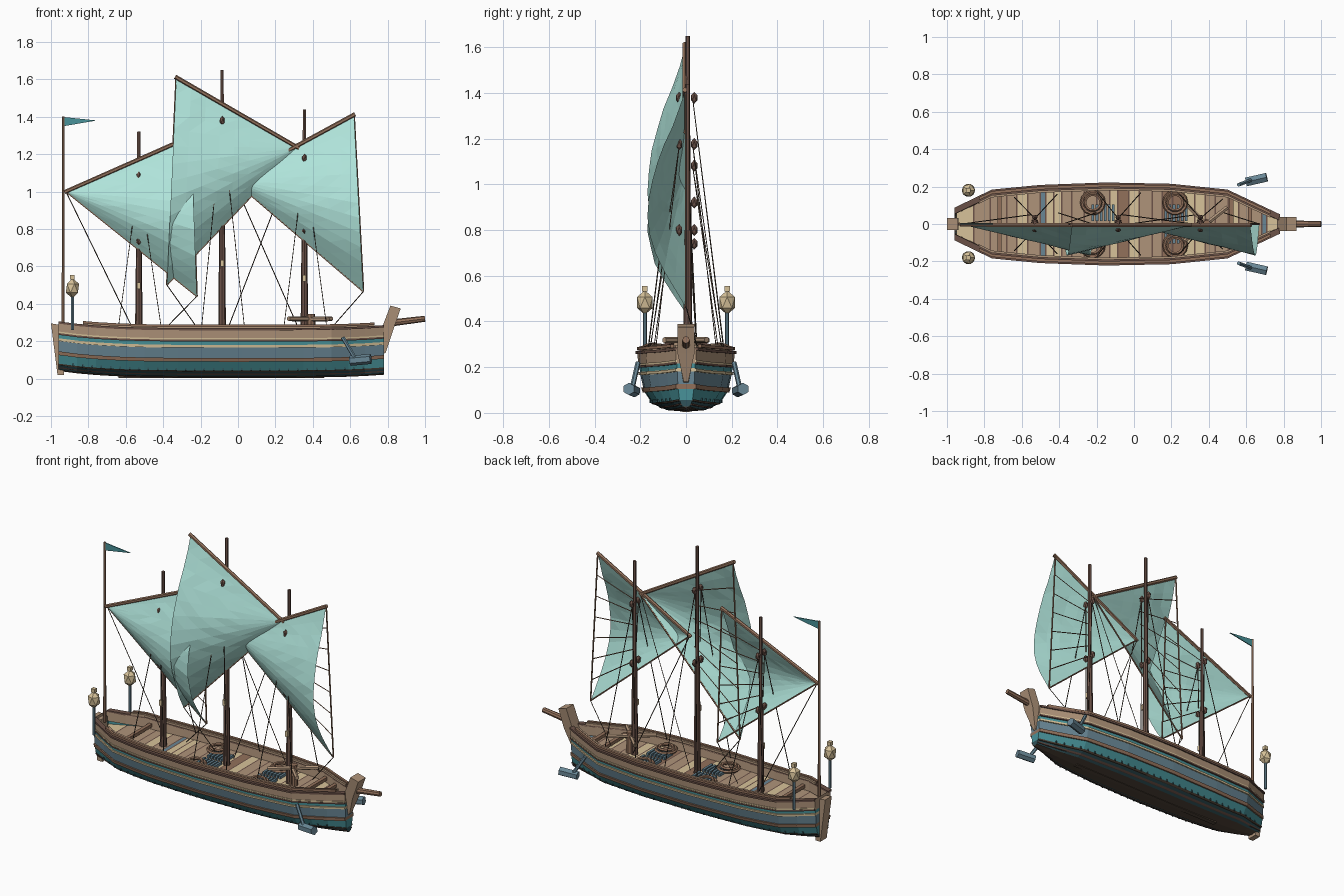
import bpy, bmesh, math, random
from mathutils import Vector, Matrix

if "Cube" in bpy.data.objects:
    bpy.data.objects.remove(bpy.data.objects["Cube"])
random.seed(4)


def material(name, rgb):
    m = bpy.data.materials.new(name)
    m.use_nodes = True
    m.diffuse_color = (*rgb, 1)
    m.node_tree.nodes["Principled BSDF"].inputs["Base Color"].default_value = (*rgb, 1)
    return m


SAIL = material("sail aqua", (.43, .77, .7))
TEAL = material("hull teal", (.065, .29, .32))
DEEP = material("bottom teal", (.03, .085, .1))
SLATE = material("slate blue", (.14, .24, .3))
TAN = material("tan wood", (.43, .295, .195))
BROWN = material("mast brown", (.15, .085, .065))
YARD = material("warm wood", (.29, .165, .105))
CREAM = material("cream wood", (.68, .54, .32))
ROPE = material("dark rope", (.085, .06, .042))


def finish(name, bm, *mats):
    bmesh.ops.recalc_face_normals(bm, faces=bm.faces)
    me = bpy.data.meshes.new(name)
    bm.to_mesh(me)
    bm.free()
    for m in mats:
        me.materials.append(m)
    ob = bpy.data.objects.new(name, me)
    bpy.context.collection.objects.link(ob)
    return ob


def rods(name, segs, r0, r1, mat, sides=6):
    """Straight tapered rods between pairs of points."""
    bm = bmesh.new()
    for a, b in segs:
        a, b = Vector(a), Vector(b)
        d = b - a
        turn = d.to_track_quat('Z', 'Y').to_matrix().to_4x4()
        bmesh.ops.create_cone(bm, cap_ends=True, segments=sides, radius1=r0, radius2=r1,
                              depth=d.length, matrix=Matrix.Translation((a + b) / 2) @ turn)
    return finish(name, bm, mat)


def boxes(name, items, mat):
    """Boxes given as (centre, size)."""
    bm = bmesh.new()
    for c, s in items:
        bmesh.ops.create_cube(bm, size=1, matrix=Matrix.Translation(c) @ Matrix.Diagonal((*s, 1)))
    return finish(name, bm, mat)


def prism(name, outline, half, mat):
    """Side outline in x, z extruded across y."""
    bm = bmesh.new()
    f = bm.faces.new([bm.verts.new((x, -half, z)) for x, z in outline])
    ext = bmesh.ops.extrude_face_region(bm, geom=[f])["geom"]
    bmesh.ops.translate(bm, vec=(0, 2 * half, 0), verts=[v for v in ext if isinstance(v, bmesh.types.BMVert)])
    return finish(name, bm, mat)


def lerp_table(table, t):
    for (a, p), (b, q) in zip(table, table[1:]):
        if t <= b:
            return p + (q - p) * max(0, t - a) / (b - a)
    return table[-1][1]


# Hull form: half width along the length, and share of it by height
PLAN = [(-.96, .075), (-.76, .172), (-.5, .197), (-.15, .21), (.2, .203), (.5, .172), (.78, .04)]
SECTION = [(.005, .0), (.012, .4), (.04, .7), (.09, .86), (.11, .89), (.165, .95), (.18, .96), (.2, .97), (.27, 1)]
BANDS = [ROPE, DEEP, TEAL, YARD, SLATE, CREAM, TEAL, TAN]
STATIONS = [-.96, -.86, -.76, -.63, -.5, -.32, -.15, .02, .2, .35, .5, .59, .68, .78]


def sheer(x):
    return .022 * abs(x / .85) ** 4


def half_width(x, z):
    return lerp_table(PLAN, x) * lerp_table(SECTION, z)


def hull_shell():
    bm = bmesh.new()
    rings = []
    for x in STATIONS:
        half = [(half_width(x, z), z + sheer(x)) for z, _ in SECTION]
        ring = [(-y, z) for y, z in half[:0:-1]] + half
        rings.append([bm.verts.new((x, y, z)) for y, z in ring])
    n = len(SECTION) - 1
    for a, b in zip(rings, rings[1:]):
        for i in range(2 * n):
            f = bm.faces.new((a[i], a[i + 1], b[i + 1], b[i]))
            f.material_index = n - 1 - i if i < n else i - n
    for ring in (rings[0], rings[-1]):
        for i in range(n):
            quad = [ring[i], ring[i + 1], ring[2 * n - 1 - i], ring[2 * n - i]]
            f = bm.faces.new(list(dict.fromkeys(quad)))
            f.material_index = n - 1 - i
    return finish("hull", bm, *BANDS)


def strake(name, z0, z1, inner, outer, mat, x0=-.96, x1=.78):
    """Plank following both hull sides."""
    bm = bmesh.new()
    xs = [x0] + [x for x in STATIONS if x0 < x < x1] + [x1]
    for s in (-1, 1):
        rings = []
        for x in xs:
            pts = [(z0, inner), (z0, outer), (z1, outer), (z1, inner)]
            rings.append([bm.verts.new((x, s * (half_width(x, z) + o), z + sheer(x))) for z, o in pts])
        for a, b in zip(rings, rings[1:]):
            for i in range(4):
                j = (i + 1) % 4
                bm.faces.new((a[i], a[j], b[j], b[i]))
        bm.faces.new(rings[0])
        bm.faces.new(rings[-1])
    return finish(name, bm, mat)


hull_shell()
strake("lower_wale", .09, .11, -.005, .009, YARD)
strake("middle_wale", .166, .178, -.005, .008, CREAM)
strake("upper_wale", .198, .208, -.005, .01, BROWN)
strake("upper_trim", .208, .216, -.005, .008, CREAM)
strake("bulwark", .205, .262, -.022, .004, TAN)
strake("gunwale", .258, .27, -.022, .012, BROWN)
strake("top_rail", .275, .288, -.012, .004, YARD, -.83, .73)
strake("inner_rail", .27, .284, -.03, -.018, TAN, -.83, .73)
strake("bilge_strake", .036, .044, -.004, .006, ROPE)
strake("bottom_strake", .02, .026, -.004, .006, BROWN)
pegs = [((x / 100, s * (half_width(x / 100, .05) + .002), .05 + sheer(x / 100)), (.008, .008, .014))
        for x in range(-88, 72, 5) for s in (-1, 1)]
boxes("hull_pegs", pegs, DEEP)

# Deck of cross planks in mixed woods, with dark seams
bm = bmesh.new()
x, deck_z = -.95, .215
while x < .77:
    if x < -.7:
        tone, wide = (1, .09) if x < -.88 else (0, .08)
    else:
        tone, wide = random.choice(((0, .06), (0, .045), (1, .05), (1, .035), (2, .05), (3, .02)))
    for width, index in ((wide, tone), (.008, 4)):
        nx = min(x + width, .775)
        quad = [(x, -1), (nx, -1), (nx, 1), (x, 1)]
        f = bm.faces.new([bm.verts.new((u, s * (half_width(u, .2) - .006), deck_z)) for u, s in quad])
        f.material_index = index
        x = nx
        if x >= .775:
            break
finish("deck", bm, TAN, CREAM, YARD, SLATE, BROWN)
boxes("thwarts", [((x, 0, .24), (.022, 1.85 * half_width(x, .2), .02)) for x in (-.72, .52, .62)], YARD)
boxes("hatch_slats", [((c + i * .022, y, .226), (.014, .09, .016))
                      for c in (-.22, .17) for y in (-.06, .06) for i in range(6)], SLATE)

# Rope coils on deck
for cx in (-.22, .22):
    for s in (-1, 1):
        for k, r in enumerate((.06, .042)):
            bpy.ops.mesh.primitive_torus_add(location=(cx, s * .115, .235 + .012 * k), major_segments=14,
                                             minor_segments=5, major_radius=r, minor_radius=.009)
            coil = bpy.context.object
            coil.name = "rope_coil"
            coil.data.materials.append(YARD)

# Stem, stern post, bowsprit and capstan
stem = prism("stem_post", [(.765, .12), (.79, .14), (.83, .26), (.87, .375), (.815, .39), (.765, .26)], .037, TAN)
for v in stem.data.vertices:
    if v.co.z < .2:
        v.co.y *= .3
prism("stern_post", [(-1, .295), (-.965, .02), (-.93, .02), (-.94, .285)], .032, TAN)
boxes("keel", [((-.09, 0, .012), (1.1, .03, .016))], ROPE)
rods("bowsprit", [((.8, 0, .295), (1, 0, .32))], .019, .016, YARD, 8)
rods("capstan_post", [((.39, 0, .21), (.39, 0, .345))], .026, .022, YARD, 8)
rods("capstan_bars", [((.27, -.09, .32), (.5, .09, .32)), ((.29, .095, .318), (.48, -.095, .318))], .013, .013, TAN)

# Masts: position, shoulder height, top; sail: yard peak, yard tip, lower corner (x, z)
RIGS = [("mizzen", -.53, .74, 1.32, (-.25, 1.295), (-.92, 1.0), (-.22, .44)),
        ("main", -.085, .92, 1.65, (-.33, 1.61), (.32, 1.235), (-.38, .5)),
        ("fore", .355, .8, 1.44, (.62, 1.41), (-.025, 1.06), (.67, .465))]
ropes = []
NU, NV = 8, 12
for name, mx, zs, zt, peak, tip, clew in RIGS:
    A, T, C = (Vector((p[0], 0, p[1])) for p in (peak, tip, clew))
    rods(name + "_lower_mast", [((mx, .008, .2), (mx, .008, zs))], .021, .015, BROWN, 8)
    rods(name + "_upper_mast", [((mx, .008, zs), (mx, .008, zt))], .011, .01, BROWN, 6)
    front = Vector((0, -.005, 0))
    rods(name + "_yard", [(A + (A - T) * .01 + front, T - (A - T) * .01 + front)], .012, .011, YARD)

    # Billowing three-cornered sail, pinched at the yard tip, with slightly uneven panels
    bm = bmesh.new()
    grid = []
    for i in range(NU + 1):
        u = .02 + .98 * i / NU
        row = []
        for j in range(NV + 1):
            v = j / NV
            p = T + u * (A.lerp(C, v) - T)
            p.y = -.003 - .165 * u * math.sin(math.pi * v ** 1.2)
            if 0 < j < NV:
                p.y += random.uniform(-.0035, .0035) * u
            row.append(bm.verts.new(p))
        grid.append(row)
    for i in range(NU):
        for j in range(NV):
            bm.faces.new((grid[i][j], grid[i + 1][j], grid[i + 1][j + 1], grid[i][j + 1]))
    bmesh.ops.triangulate(bm, faces=bm.faces)
    finish(name + "_sail", bm, SAIL)

    # Edge lines and rungs behind the sail
    rods(name + "_sail_edges", [(A, C), (T, C)], .005, .005, YARD, 5)
    rungs = []
    for k in range(1, 7):
        p = A.lerp(C, k / 7)
        q = T.lerp(A, .55).lerp(T.lerp(C, .55), k / 7)
        rungs.append((p, q))
    rods(name + "_rungs", rungs, .003, .003, YARD, 4)

    # Pulley blocks
    yard_z = T.z + (A.z - T.z) * (mx - T.x) / (A.x - T.x)
    bm = bmesh.new()
    for z in (zs, yard_z - .09):
        for y in (-.03, .036):
            bmesh.ops.create_icosphere(bm, subdivisions=1, radius=.021,
                                       matrix=Matrix.Translation((mx, y, z)) @ Matrix.Diagonal((.75, .75, 1.25, 1)))
    finish(name + "_blocks", bm, BROWN)
    boxes(name + "_mast_cleat", [((mx, -.016, zs * .67), (.018, .014, .035))], CREAM)

    # Standing rigging
    for s in (-1, 1):
        for dx in (-.11, .12):
            foot = mx + dx
            ropes.append(((mx, s * .03, yard_z - .1), (foot, s * (half_width(foot, .26) - .04), .27)))
    ropes += [(T, (mx + (T.x - mx) * .05, .05, .24)), (C, (C.x + (mx - C.x) * .6, .06, .25))]
rods("rigging", ropes, .0026, .0026, ROPE, 4)

# Flagstaff and pennant
rods("flagstaff", [((-.935, 0, .26), (-.935, 0, 1.4))], .009, .007, YARD)
prism("pennant", [(-.93, 1.398), (-.755, 1.38), (-.93, 1.35)], .003, TEAL)

# Stern lanterns and bow anchors on both sides
for s in (-1, 1):
    side = "left" if s > 0 else "right"
    rods(side + "_lantern_post", [((-.885, s * .18, .26), (-.885, s * .18, .45))], .009, .009, SLATE)
    bm = bmesh.new()
    bmesh.ops.create_icosphere(bm, subdivisions=1, radius=.037,
                               matrix=Matrix.Translation((-.885, s * .18, .483)) @ Matrix.Diagonal((1.08, 1.08, 1.45, 1)))
    finish(side + "_lantern", bm, CREAM)
    boxes(side + "_lantern_cap", [((-.885, s * .18, .543), (.024, .024, .024))], CREAM)
    rods(side + "_anchor_arm", [((.56, s * .21, .22), (.625, s * .235, .11))], .011, .011, SLATE)
    rods(side + "_anchor_head", [((.6, s * .225, .095), (.71, s * .25, .105))], .027, .027, SLATE)
